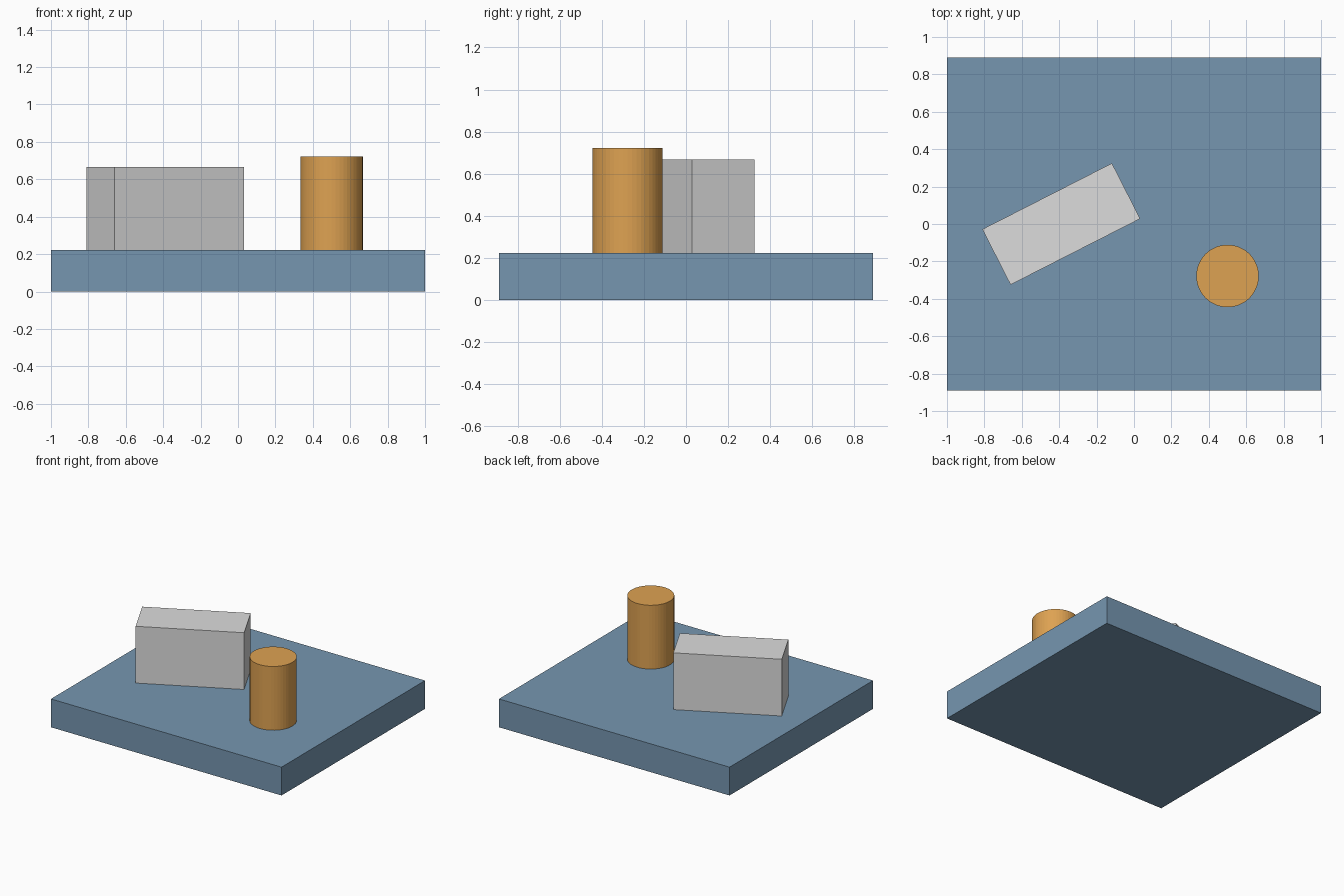
import bpy
import math

if "Cube" in bpy.data.objects:
    bpy.data.objects.remove(bpy.data.objects["Cube"])


def material(name, rgb):
    """Flat material from 0-255 display values, stored as linear."""
    def lin(c):
        c /= 255
        return c / 12.92 if c <= 0.04045 else ((c + 0.055) / 1.055) ** 2.4
    m = bpy.data.materials.new(name)
    m.diffuse_color = (*[lin(c) for c in rgb], 1)
    m.use_nodes = True
    m.node_tree.nodes["Principled BSDF"].inputs["Base Color"].default_value = m.diffuse_color
    return m


def box(name, size, loc, mat, angle=0):
    bpy.ops.mesh.primitive_cube_add(size=1, location=loc, rotation=(0, 0, math.radians(angle)))
    ob = bpy.context.object
    ob.name = name
    ob.scale = size
    bpy.ops.object.transform_apply(location=False, rotation=False, scale=True)
    ob.data.materials.append(mat)
    return ob


blue = material("slate blue", (118, 150, 176))
grey = material("light grey", (220, 220, 220))
orange = material("warm orange", (222, 162, 82))

BASE_H = 0.222

# Flat base slab
box("base_plate", (2.0, 1.778, BASE_H), (0, 0, BASE_H / 2), blue)

# Upright block, turned on the slab
BLOCK_H = 0.445
box("turned_block", (0.778, 0.333, BLOCK_H), (-0.389, 0, BASE_H + BLOCK_H / 2), grey, 27)

# Round post
POST_H = 0.5
bpy.ops.mesh.primitive_cylinder_add(vertices=48, radius=0.167, depth=POST_H,
                                    location=(0.5, -0.278, BASE_H + POST_H / 2))
post = bpy.context.object
post.name = "round_post"
post.data.materials.append(orange)
